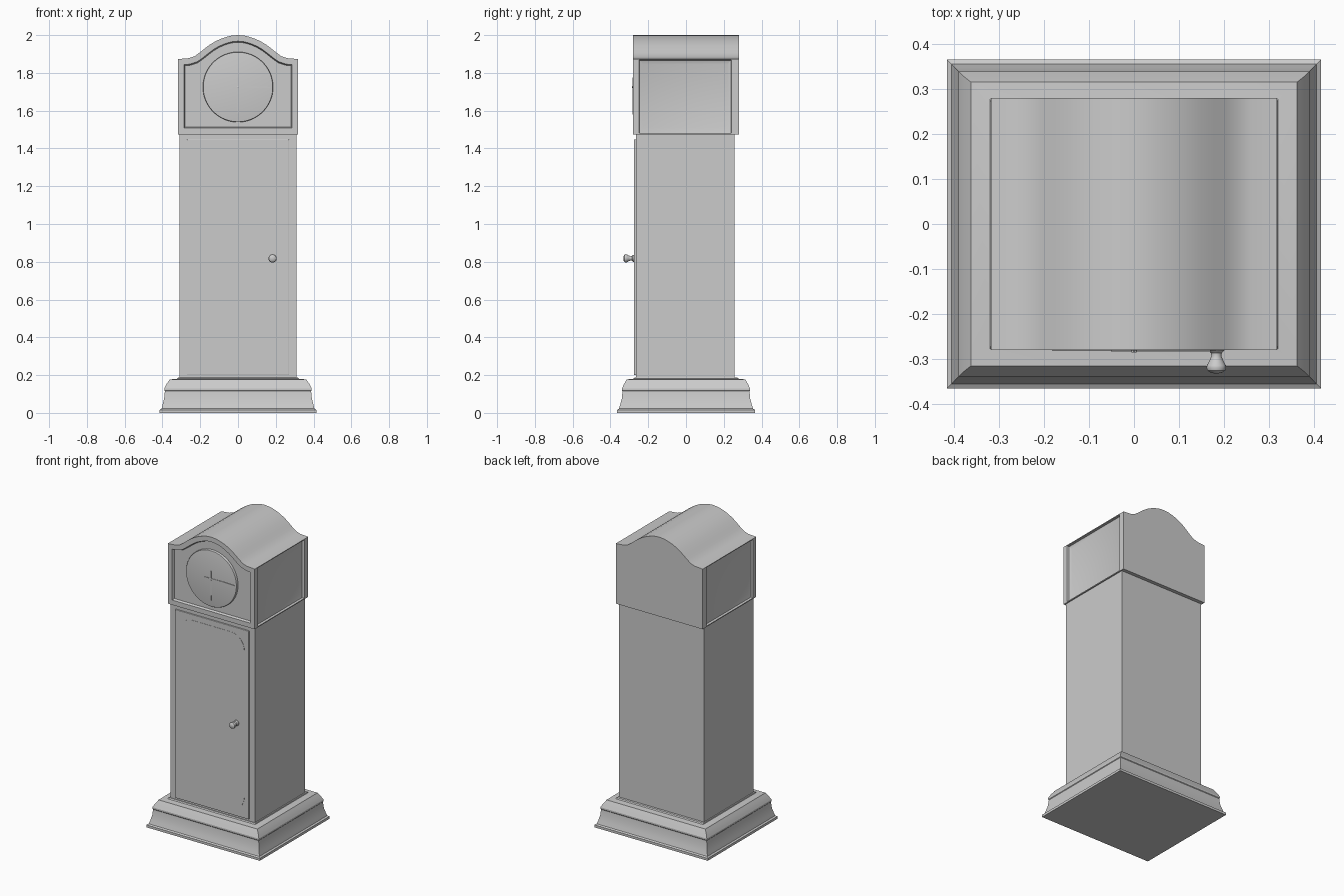
import bpy, bmesh, math
from mathutils import Matrix, Vector

if "Cube" in bpy.data.objects:
    bpy.data.objects.remove(bpy.data.objects["Cube"])


def finish(bm, name, smooth=None):
    bmesh.ops.recalc_face_normals(bm, faces=bm.faces)
    me = bpy.data.meshes.new(name)
    bm.to_mesh(me)
    bm.free()
    ob = bpy.data.objects.new(name, me)
    bpy.context.collection.objects.link(ob)
    if smooth:
        bpy.ops.object.select_all(action='DESELECT')
        bpy.context.view_layer.objects.active = ob
        ob.select_set(True)
        bpy.ops.object.shade_smooth_by_angle(angle=math.radians(smooth))
    return ob


def loft(bm, rings):
    """Skin a list of equal-length rings and cap both ends."""
    vs = [[bm.verts.new(p) for p in r] for r in rings]
    n = len(vs[0])
    for a, b in zip(vs, vs[1:]):
        for i in range(n):
            bm.faces.new((a[i], a[(i + 1) % n], b[(i + 1) % n], b[i]))
    bm.faces.new(vs[0][::-1])
    bm.faces.new(vs[-1])
    bmesh.ops.recalc_face_normals(bm, faces=bm.faces)


def box(name, x0, x1, y0, y1, z0, z1, bevel=0.0):
    bm = bmesh.new()
    loft(bm, [[(x0, y0, z), (x1, y0, z), (x1, y1, z), (x0, y1, z)] for z in (z0, z1)])
    if bevel:
        bmesh.ops.bevel(bm, geom=bm.edges[:], offset=bevel, segments=2, affect='EDGES', profile=0.5)
    return finish(bm, name)


def turned(name, profile, x, z, segs=48):
    """Round part facing the front: profile of (radius, y)."""
    bm = bmesh.new()
    loft(bm, [[(x + r * math.cos(2 * math.pi * i / segs), y,
                z + r * math.sin(2 * math.pi * i / segs)) for i in range(segs)]
              for r, y in profile])
    return finish(bm, name, 35)


# Moulded plinth: (half width, half depth, height)
plinth = [(.415, .365, 0), (.415, .365, .016), (.405, .355, .022), (.399, .348, .045),
          (.391, .340, .075), (.387, .336, .115), (.39, .339, .119), (.39, .339, .13),
          (.385, .334, .14), (.377, .327, .155), (.366, .318, .17), (.362, .315, .177),
          (.32, .278, .181), (.318, .272, .187)]
bm = bmesh.new()
loft(bm, [[(-w, -d, z), (w, -d, z), (w, d, z), (-w, d, z)] for w, d, z in plinth])
finish(bm, "plinth", 25)

# Trunk and door
box("trunk", -.31, .31, -.266, .256, .18, 1.477)
box("door", -.27, .27, -.275, -.25, .2, 1.447, .003)

# Thin rounded door panel
pts = []
for cx, cz, a0 in ((.14, 1.31, 0), (-.14, 1.31, 90), (-.14, .34, 180), (.14, .34, 270)):
    for k in range(9):
        a = math.radians(a0 + k * 11.25)
        pts.append((cx + .1 * math.cos(a), cz + .1 * math.sin(a)))
bm = bmesh.new()
loft(bm, [[(x, y, z) for x, z in pts] for y in (-.27, -.2765)])
finish(bm, "door_panel")

# Door knob
turned("door_knob", [(.018, -.272), (.018, -.281), (.012, -.287), (.011, -.293), (.015, -.303),
                     (.021, -.314), (.022, -.319), (.02, -.325), (.013, -.33), (.004, -.332)],
       .183, .818, 24)

# Hood: bell-arched outline extruded front to back
ctrl = [(.26, 1.878), (.23, 1.888), (.205, 1.906), (.18, 1.926), (.15, 1.949),
        (.12, 1.967), (.09, 1.981), (.06, 1.991), (.03, 1.998)]
half = [(.318, 1.475), (.318, 1.873)] + ctrl
outline = half + [(0, 2.0)] + [(-x, z) for x, z in reversed(half)]
bm = bmesh.new()
loft(bm, [[(x, y, z) for x, z in outline] for y in (-.28, .28)])

# Recessed front of the hood
front = min(bm.faces, key=lambda f: f.calc_center_median().y)
bmesh.ops.inset_region(bm, faces=[front], thickness=.032, use_even_offset=True)
bmesh.ops.inset_region(bm, faces=[front], thickness=.006, depth=-.015, use_even_offset=True)

# Recessed side panels with sloping borders
for s in (1, -1):
    side = max(bm.faces, key=lambda f: f.calc_center_median().x * s)
    for half_y, z0, z1, x in ((.245, 1.481, 1.868, .318), (.242, 1.483, 1.866, .303),
                              (.222, 1.51, 1.845, .296)):
        bmesh.ops.inset_region(bm, faces=[side], thickness=.004)
        for v in side.verts:
            v.co = (s * x, math.copysign(half_y, v.co.y) - .004, z1 if v.co.z > 1.67 else z0)
finish(bm, "hood", 25)

# Dial with softened rim
turned("dial", [(.186, -.262), (.186, -.277), (.184, -.280), (.18, -.281)], 0, 1.725, 96)

# Clock hands: tapered blades around a centre pin
for name, length, ang in (("minute_hand", .17, 0), ("hour_hand", .145, -90)):
    blade = [(-.05, -.002), (.02, -.003), (length * .6, -.004), (length, -.001),
             (length, .001), (length * .6, .004), (.02, .003), (-.05, .002)]
    bm = bmesh.new()
    loft(bm, [[(x, y, z) for x, z in blade] for y in (-.28, -.284)])
    rot = Matrix.Translation(Vector((0, 0, 1.725))) @ Matrix.Rotation(math.radians(-ang), 4, 'Y')
    bmesh.ops.transform(bm, matrix=rot, verts=bm.verts)
    finish(bm, name)
turned("hand_pin", [(.006, -.28), (.006, -.285), (.003, -.286)], 0, 1.725, 16)
